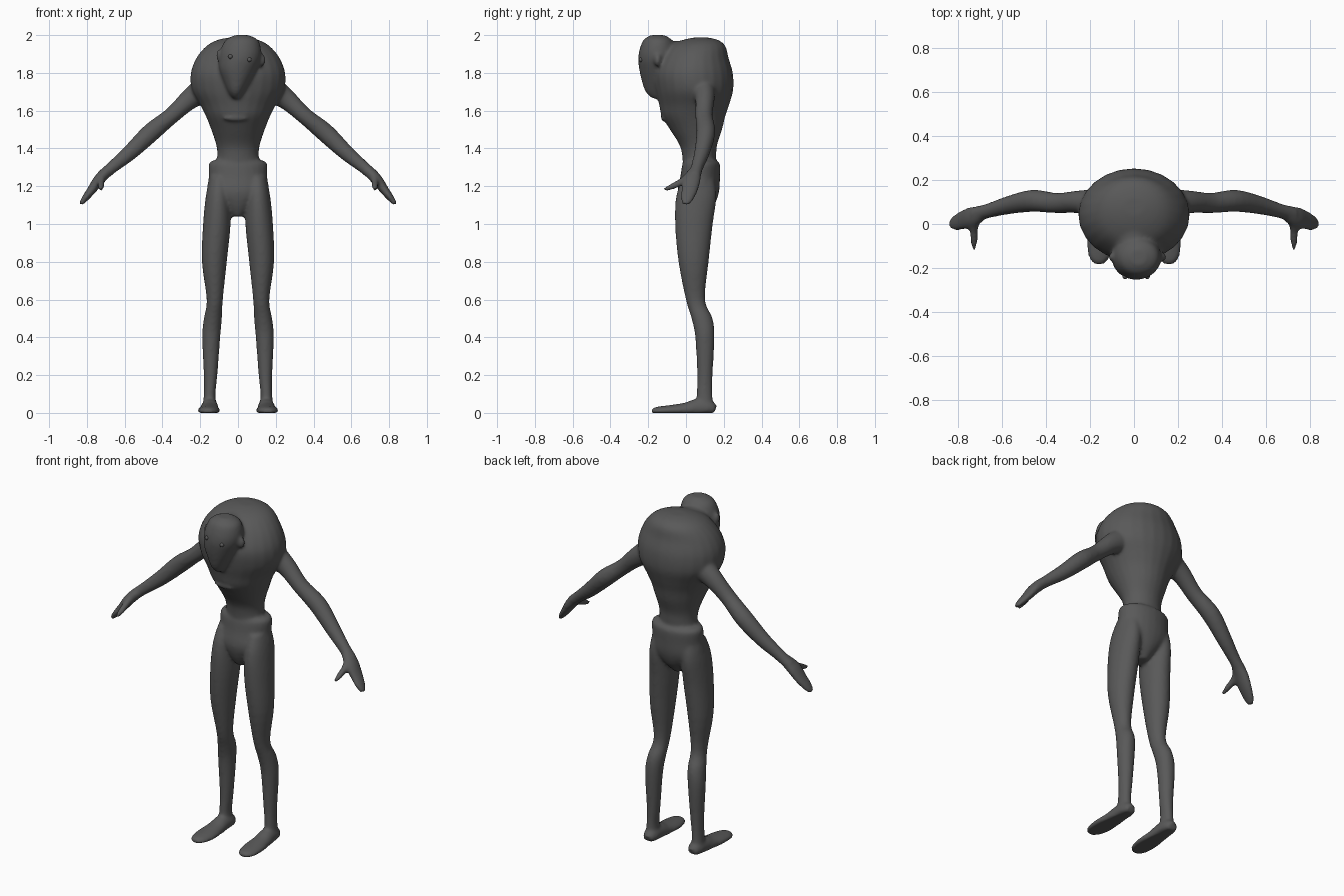
import bpy
import bmesh
import math
from mathutils import Vector

cube = bpy.data.objects.get("Cube")
if cube:
    bpy.data.objects.remove(cube)

SIDES = 24
STEPS = 4


def material(name, rgb):
    m = bpy.data.materials.new(name)
    m.use_nodes = True
    colour = (*rgb, 1.0)
    m.diffuse_color = colour
    m.node_tree.nodes["Principled BSDF"].inputs["Base Color"].default_value = colour
    return m


skin = material("dark grey skin", (0.1, 0.1, 0.1))


def spline(rows):
    """Smoothly interpolate rows of (x, y, z, half width, half depth)."""
    out = []
    last = len(rows) - 1
    for i in range(last):
        p0, p1, p2, p3 = (rows[max(0, min(last, i + k))] for k in (-1, 0, 1, 2))
        for s in range(STEPS):
            t = s / STEPS
            out.append([0.5 * (2 * b + (c - a) * t
                               + (2 * a - 5 * b + 4 * c - d) * t * t
                               + (3 * b - a - 3 * c + d) * t ** 3)
                        for a, b, c, d in zip(p0, p1, p2, p3)])
    return out + [list(rows[-1])]


def finish(name, bm):
    bmesh.ops.recalc_face_normals(bm, faces=bm.faces)
    for f in bm.faces:
        f.smooth = True
    mesh = bpy.data.meshes.new(name)
    bm.to_mesh(mesh)
    bm.free()
    mesh.materials.append(skin)
    ob = bpy.data.objects.new(name, mesh)
    bpy.context.collection.objects.link(ob)
    return ob


def tube(name, rows, level=False, across=(1, 0, 0), mirror=1):
    """Loft elliptical rings, level or square to the path."""
    rows = spline(rows)
    bm = bmesh.new()
    rings = []
    for i, (x, y, z, a, b) in enumerate(rows):
        if level:
            u, v = Vector((1, 0, 0)), Vector((0, 1, 0))
        else:
            ahead, behind = rows[min(i + 1, len(rows) - 1)], rows[max(i - 1, 0)]
            t = (Vector(ahead[:3]) - Vector(behind[:3])).normalized()
            u = Vector(across)
            u = (u - t * u.dot(t)).normalized()
            v = t.cross(u)
        ring = []
        for k in range(SIDES):
            w = math.tau * k / SIDES
            p = Vector((x, y, z)) + u * (a * math.cos(w)) + v * (b * math.sin(w))
            ring.append(bm.verts.new((p.x * mirror, p.y, max(p.z, 0))))
        rings.append(ring)
    for r, q in zip(rings, rings[1:]):
        for k in range(SIDES):
            j = (k + 1) % SIDES
            bm.faces.new((r[k], r[j], q[j], q[k]))
    bm.faces.new(rings[0])
    bm.faces.new(rings[-1])
    return finish(name, bm)


def blob(name, centre, size):
    bm = bmesh.new()
    bmesh.ops.create_uvsphere(bm, u_segments=16, v_segments=10, radius=1)
    for v in bm.verts:
        v.co = Vector(c + s * p for c, s, p in zip(centre, size, v.co))
    return finish(name, bm)


# Hunched torso, narrowing to the waist
torso = [(0, y, z, a, b) for z, y, a, b in (
    (1.987, .08, .05, .04), (1.972, .075, .115, .10), (1.94, .06, .17, .15),
    (1.88, .045, .22, .18), (1.8, .04, .25, .208), (1.71, .045, .245, .205),
    (1.63, .043, .2, .185), (1.57, .04, .17, .168), (1.5, .053, .142, .138),
    (1.42, .065, .116, .1), (1.36, .07, .11, .09), (1.28, .07, .12, .085))]
parts = [tube("torso", torso, level=True)]

# Hips with a raised rim
pelvis = [(0, y, z, a, b) for z, y, a, b in (
    (1.335, .078, .14, .085), (1.315, .08, .156, .1), (1.25, .075, .155, .105),
    (1.17, .065, .16, .11), (1.1, .06, .09, .09), (1.04, .05, .03, .05))]
parts.append(tube("pelvis", pelvis, level=True))

# Forward head, tapering to a long chin
parts.append(tube("head", [
    (.02, -.15, 2.0, .035, .035), (.02, -.15, 1.975, .085, .075),
    (.015, -.15, 1.92, .108, .097), (.01, -.15, 1.87, .11, .103),
    (0, -.15, 1.82, .1, .098), (-.005, -.145, 1.76, .075, .09),
    (-.01, -.14, 1.70, .045, .075), (-.01, -.14, 1.665, .02, .04)], level=True))
parts.append(tube("neck", [(0, -.14, 1.88, .09, .08), (0, -.03, 1.89, .1, .08),
                           (0, .06, 1.88, .12, .09)]))

# Breastbone ledge
parts.append(blob("breastbone", (-.01, -.105, 1.56), (.07, .03, .018)))

for side, m in (("left", 1), ("right", -1)):
    # Legs
    parts.append(tube(side + "_leg", [
        (.1, .065, 1.25, .05, .08), (.105, .055, 1.15, .065, .107),
        (.112, .042, 1.0, .073, .1), (.125, .04, .8, .066, .08),
        (.123, .05, .6, .043, .051), (.133, .085, .5, .048, .056),
        (.142, .1, .4, .048, .051), (.145, .1, .2, .036, .041),
        (.15, .098, .1, .031, .042), (.15, .1, .03, .037, .046)],
        level=True, mirror=m))
    # Flat-soled feet
    parts.append(tube(side + "_foot", [
        (.147, .155, .015, .028, .025), (.148, .12, .025, .042, .045),
        (.15, .06, .025, .046, .05), (.152, 0, .015, .052, .04),
        (.155, -.08, .01, .06, .032), (.158, -.15, .008, .048, .025),
        (.158, -.182, .008, .022, .015)], mirror=m))
    # Arms with a slight elbow
    parts.append(tube(side + "_arm", [
        (.16, .09, 1.72, .07, .08), (.25, .1, 1.665, .052, .056),
        (.35, .095, 1.575, .046, .044), (.46, .105, 1.485, .05, .05),
        (.57, .085, 1.38, .041, .042), (.66, .06, 1.305, .033, .033),
        (.72, .045, 1.255, .034, .03)], across=(0, 1, 0), mirror=m))
    # Mitten hands and thumbs
    parts.append(tube(side + "_hand", [
        (.69, .05, 1.28, .034, .03), (.735, .03, 1.235, .048, .03),
        (.775, .018, 1.18, .044, .024), (.81, .005, 1.135, .035, .018),
        (.833, -.005, 1.105, .02, .011)], across=(0, 1, 0), mirror=m))
    parts.append(tube(side + "_thumb", [
        (.715, .03, 1.26, .025, .025), (.725, -.02, 1.225, .019, .02),
        (.725, -.07, 1.2, .017, .017), (.725, -.115, 1.182, .01, .01)], mirror=m))
    # Ears
    parts.append(blob(side + "_ear", (.015 + m * .11, -.15, 1.88 - m * .012),
                      (.022, .02, .034)))
    # Eyes
    blob(side + "_eye", (.01 + m * .05, -.238, 1.878 - m * .008), (.012, .012, .012))

# Fuse the parts into one soft skin
bpy.ops.object.select_all(action="DESELECT")
for ob in parts:
    ob.select_set(True)
body = parts[0]
bpy.context.view_layer.objects.active = body
bpy.ops.object.join()
body.name = "body"
fuse = body.modifiers.new("Fuse", "REMESH")
fuse.mode = "VOXEL"
fuse.voxel_size = 0.009
fuse.use_smooth_shade = True
soften = body.modifiers.new("Soften", "SMOOTH")
soften.factor = 0.5
soften.iterations = 8
for mod in ("Fuse", "Soften"):
    bpy.ops.object.modifier_apply(modifier=mod)
